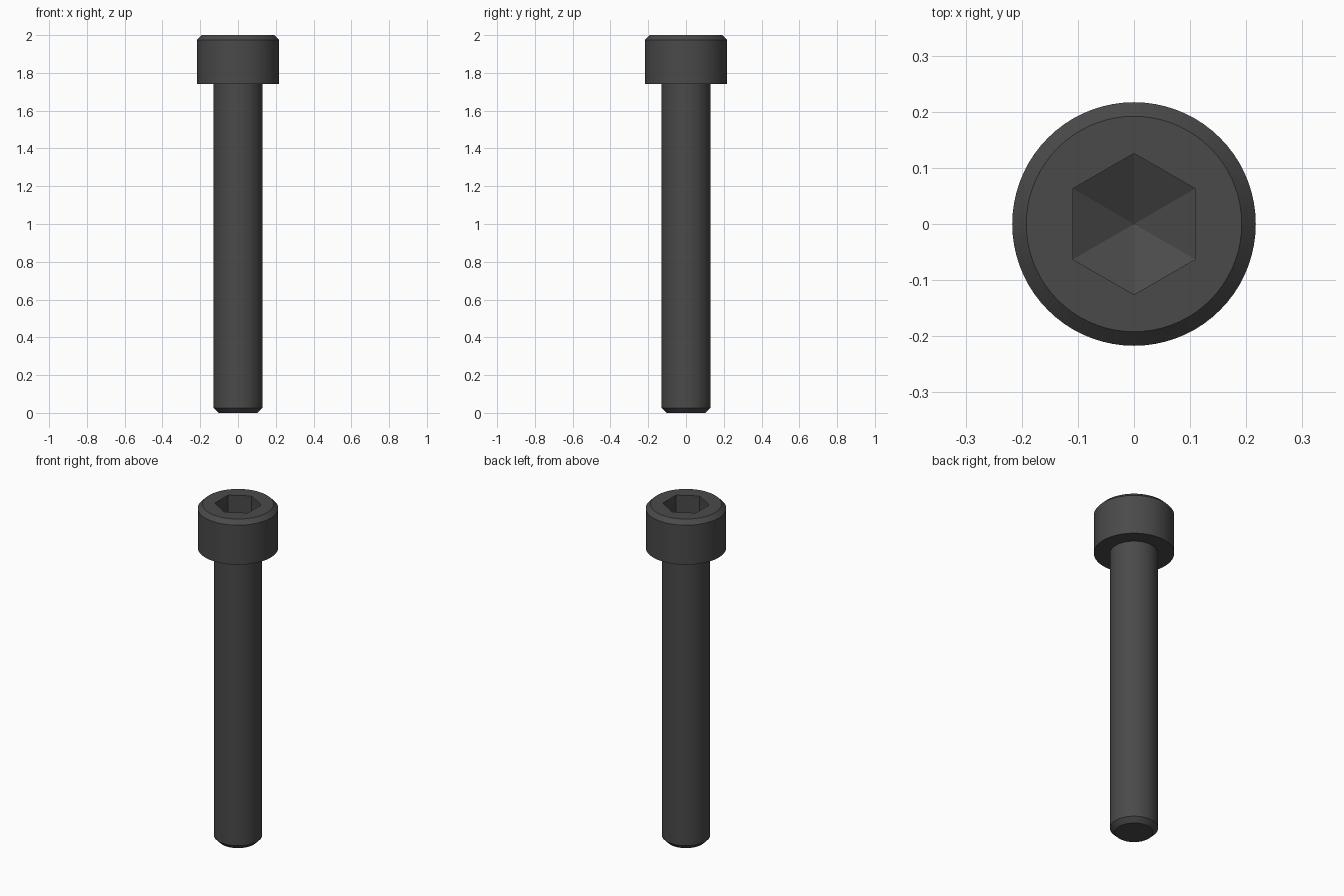
import bpy
import bmesh
import math

cube = bpy.data.objects.get("Cube")
if cube:
    bpy.data.objects.remove(cube, do_unlink=True)

SEGMENTS = 72            # a multiple of 12, so the socket corners fall on vertices
HEAD_R, SHANK_R = 0.217, 0.13
HEAD_BASE, TOP = 1.74, 2.0
HEAD_CHAMFER, TIP_CHAMFER = 0.025, 0.027
SOCKET_APOTHEM, SOCKET_DEPTH = 0.109, 0.13

steel = bpy.data.materials.new("dark_steel")
steel.use_nodes = True
colour = (0.068, 0.068, 0.068, 1.0)
steel.diffuse_color = colour
steel.node_tree.nodes["Principled BSDF"].inputs["Base Color"].default_value = colour


def circle(radius):
    return lambda angle: radius


def hexagon(apothem):
    """Radius along a hexagon whose corners point to +y and -y."""
    def radius(angle):
        off = (angle + math.pi / 6) % (math.pi / 3) - math.pi / 6
        return apothem / math.cos(off)
    return radius


def lathe(name, profile, tip_z=None):
    """Bridge (radius function, z) rings in order; close the last one at tip_z."""
    bm = bmesh.new()
    angles = [2 * math.pi * i / SEGMENTS for i in range(SEGMENTS)]
    rings = [[bm.verts.new((r(a) * math.cos(a), r(a) * math.sin(a), z)) for a in angles]
             for r, z in profile]
    for low, high in zip(rings, rings[1:]):
        for i in range(SEGMENTS):
            j = (i + 1) % SEGMENTS
            bm.faces.new((low[i], low[j], high[j], high[i]))
    if tip_z is None:
        bm.faces.new(list(reversed(rings[0])))
    else:
        tip = bm.verts.new((0, 0, tip_z))
        for i in range(SEGMENTS):
            bm.faces.new((rings[-1][i], rings[-1][(i + 1) % SEGMENTS], tip))
    mesh = bpy.data.meshes.new(name)
    bm.to_mesh(mesh)
    bm.free()
    mesh.materials.append(steel)
    obj = bpy.data.objects.new(name, mesh)
    bpy.context.collection.objects.link(obj)
    bpy.ops.object.select_all(action='DESELECT')
    obj.select_set(True)
    bpy.context.view_layer.objects.active = obj
    bpy.ops.object.shade_smooth_by_angle(angle=math.radians(20))
    return obj


# Shank with a chamfered, flat tip; its open top meets the underside of the head
lathe("shank", [
    (circle(SHANK_R - TIP_CHAMFER), 0),
    (circle(SHANK_R), TIP_CHAMFER),
    (circle(SHANK_R), HEAD_BASE),
])

# Chamfered cylinder head with a hexagonal socket ending in a shallow point
socket = hexagon(SOCKET_APOTHEM)
socket_floor = TOP - SOCKET_DEPTH
lathe("head", [
    (circle(SHANK_R), HEAD_BASE),
    (circle(HEAD_R), HEAD_BASE),
    (circle(HEAD_R), TOP - HEAD_CHAMFER),
    (circle(HEAD_R - HEAD_CHAMFER), TOP),
    (socket, TOP),
    (socket, socket_floor),
], tip_z=socket_floor - SOCKET_APOTHEM * math.tan(math.radians(30)))
